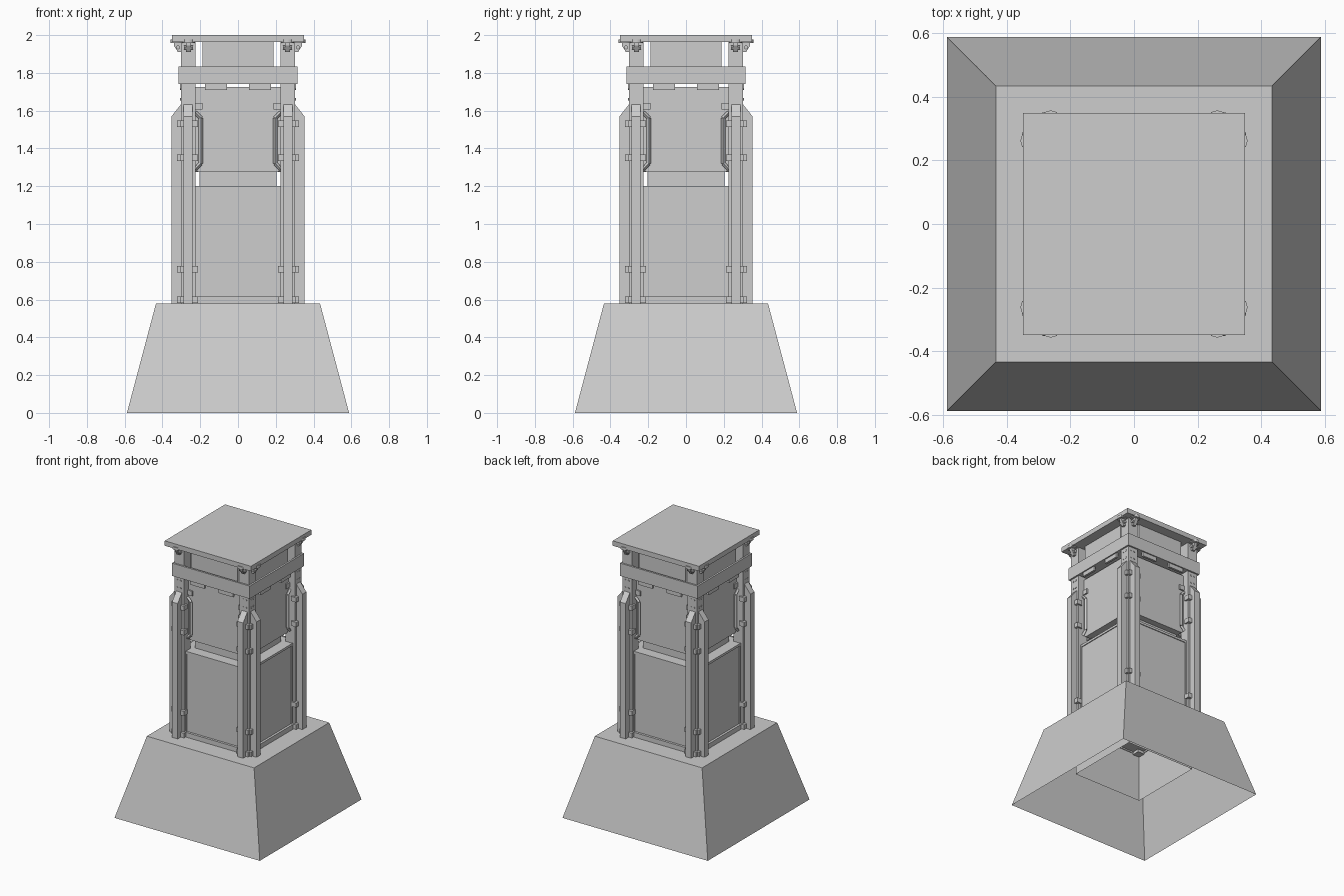
import bpy, bmesh, math
from mathutils import Matrix, Vector

if "Cube" in bpy.data.objects:
    bpy.data.objects.remove(bpy.data.objects["Cube"], do_unlink=True)

grey = bpy.data.materials.new("plain_grey")
grey.use_nodes = True
COLOUR = (0.61, 0.61, 0.61, 1)
grey.diffuse_color = COLOUR
grey.node_tree.nodes["Principled BSDF"].inputs["Base Color"].default_value = COLOUR


def box(bm, x, y, z):
    """Box from (low, high) pairs."""
    made = bmesh.ops.create_cube(bm, size=1)["verts"]
    for v in made:
        v.co = Vector([(p[0] + p[1]) / 2 + c * (p[1] - p[0]) for p, c in zip((x, y, z), v.co)])


def prism(bm, span, profile, along_x=True):
    """Extrude a (horizontal, z) profile along x or y."""
    ends = [[bm.verts.new((s, h, z) if along_x else (h, s, z)) for h, z in profile] for s in span]
    bm.faces.new(ends[0])
    bm.faces.new(ends[1][::-1])
    n = len(profile)
    for i in range(n):
        j = (i + 1) % n
        bm.faces.new((ends[0][i], ends[1][i], ends[1][j], ends[0][j]))


def rod(bm, start, end, radius, sides=8):
    a, b = Vector(start), Vector(end)
    turn = (b - a).to_track_quat("Z", "Y").to_matrix().to_4x4()
    bmesh.ops.create_cone(bm, cap_ends=True, segments=sides, radius1=radius, radius2=radius,
                          depth=(b - a).length, matrix=Matrix.Translation((a + b) / 2) @ turn)


def square_loft(bm, rings):
    """Square shell through (half width, z) rings, closed on top and open below."""
    loops = [[bm.verts.new((sx * h, sy * h, z)) for sx, sy in ((-1, -1), (1, -1), (1, 1), (-1, 1))]
             for h, z in rings]
    for low, high in zip(loops, loops[1:]):
        for i in range(4):
            j = (i + 1) % 4
            bm.faces.new((low[i], low[j], high[j], high[i]))
    bm.faces.new(loops[-1])


def finish(bm, name, mirror=False, spin=True, smooth=False):
    """Mirror across x, repeat on all four sides, and make the object."""
    if mirror:
        geo = bmesh.ops.duplicate(bm, geom=bm.verts[:] + bm.edges[:] + bm.faces[:])["geom"]
        copied = [g for g in geo if isinstance(g, bmesh.types.BMVert)]
        bmesh.ops.scale(bm, vec=(-1, 1, 1), verts=copied)
    if spin:
        source = bm.verts[:] + bm.edges[:] + bm.faces[:]
        for k in (1, 2, 3):
            geo = bmesh.ops.duplicate(bm, geom=source)["geom"]
            copied = [g for g in geo if isinstance(g, bmesh.types.BMVert)]
            bmesh.ops.rotate(bm, cent=(0, 0, 0), verts=copied,
                             matrix=Matrix.Rotation(k * math.pi / 2, 3, "Z"))
    bmesh.ops.recalc_face_normals(bm, faces=bm.faces[:])
    mesh = bpy.data.meshes.new(name)
    bm.to_mesh(mesh)
    bm.free()
    mesh.materials.append(grey)
    obj = bpy.data.objects.new(name, mesh)
    bpy.context.collection.objects.link(obj)
    if smooth:
        bpy.ops.object.select_all(action="DESELECT")
        obj.select_set(True)
        bpy.context.view_layer.objects.active = obj
        bpy.ops.object.shade_smooth_by_angle()


# Sloped foundation, open underneath
bm = bmesh.new()
square_loft(bm, ((0.588, 0), (0.434, 0.58)))
finish(bm, "foundation", spin=False)

# Lower body with a flat ledge and an inner core above it
bm = bmesh.new()
square_loft(bm, ((0.28, 0.22), (0.28, 1.2), (0.205, 1.2), (0.205, 1.722)))
finish(bm, "body", spin=False)

# Upper wall plates with cut lower corners, hung above the ledge
bm = bmesh.new()
prism(bm, (-0.252, -0.2), ((-0.225, 1.29), (-0.21, 1.275), (0.21, 1.275), (0.225, 1.29),
                           (0.225, 1.725), (-0.225, 1.725)), along_x=False)
finish(bm, "upper_wall")

# Rails and stiles framing the lower panel
bm = bmesh.new()
box(bm, (-0.23, 0.23), (-0.297, -0.275), (0.57, 0.615))
box(bm, (-0.23, 0.23), (-0.286, -0.275), (1.185, 1.202))
finish(bm, "panel_rail")
bm = bmesh.new()
box(bm, (0.215, 0.23), (-0.286, -0.275), (0.6, 1.2))
finish(bm, "panel_stile", mirror=True)

# Corner posts
bm = bmesh.new()
box(bm, (0.225, 0.303), (-0.303, -0.225), (0.56, 1.967))
finish(bm, "corner_post")

# Boards with chamfered tops on both faces of each post
bm = bmesh.new()
prism(bm, (0.242, 0.288), ((-0.352, 0.58), (-0.352, 1.57), (-0.303, 1.632),
                           (-0.275, 1.632), (-0.275, 0.58)))
finish(bm, "chamfered_board", mirror=True)

# Straps holding the boards
bm = bmesh.new()
for z in (0.6, 0.76, 1.35, 1.53):
    box(bm, (0.213, 0.308), (-0.322, -0.28), (z - 0.017, z + 0.017))
finish(bm, "board_strap", mirror=True)

# Rivets at the head of the posts
bm = bmesh.new()
for x in (0.252, 0.278):
    for z in (1.66, 1.715):
        rod(bm, (x, -0.3, z), (x, -0.306, z), 0.006)
finish(bm, "rivet", mirror=True)

# Side handles and small clips on the upper wall
bm = bmesh.new()
path = [(0.226, 1.29), (0.197, 1.32), (0.197, 1.56), (0.226, 1.59)]
for (x0, z0), (x1, z1) in zip(path, path[1:]):
    rod(bm, (x0, -0.262, z0), (x1, -0.262, z1), 0.011, 4)
box(bm, (0.187, 0.23), (-0.262, -0.24), (1.605, 1.64))
finish(bm, "wall_handle", mirror=True)

# Tabs hanging from the band
bm = bmesh.new()
box(bm, (0.058, 0.175), (-0.306, -0.29), (1.71, 1.76))
finish(bm, "hanging_tab", mirror=True)

# Band around the posts, with a thin floor
bm = bmesh.new()
box(bm, (-0.315, 0.315), (-0.315, -0.301), (1.74, 1.833))
finish(bm, "upper_band")
bm = bmesh.new()
box(bm, (-0.302, 0.302), (-0.302, 0.302), (1.745, 1.757))
finish(bm, "band_floor", spin=False)

# Plates between the posts under the roof
bm = bmesh.new()
box(bm, (-0.187, 0.187), (-0.275, -0.26), (1.75, 1.97))
finish(bm, "upper_plate")

# Roof slab
bm = bmesh.new()
box(bm, (-0.349, 0.349), (-0.349, 0.349), (1.964, 2.0))
finish(bm, "roof_slab", spin=False)

# Brackets under the roof corners
bm = bmesh.new()
rod(bm, (0.262, -0.322, 1.958), (0.262, -0.322, 1.978), 0.035, 16)
prism(bm, (0.25, 0.274), ((-0.3, 1.91), (-0.318, 1.91), (-0.34, 1.945),
                          (-0.34, 1.966), (-0.3, 1.966)))
rod(bm, (0.238, -0.318, 1.935), (0.286, -0.318, 1.935), 0.011)
finish(bm, "roof_bracket", mirror=True, smooth=True)
